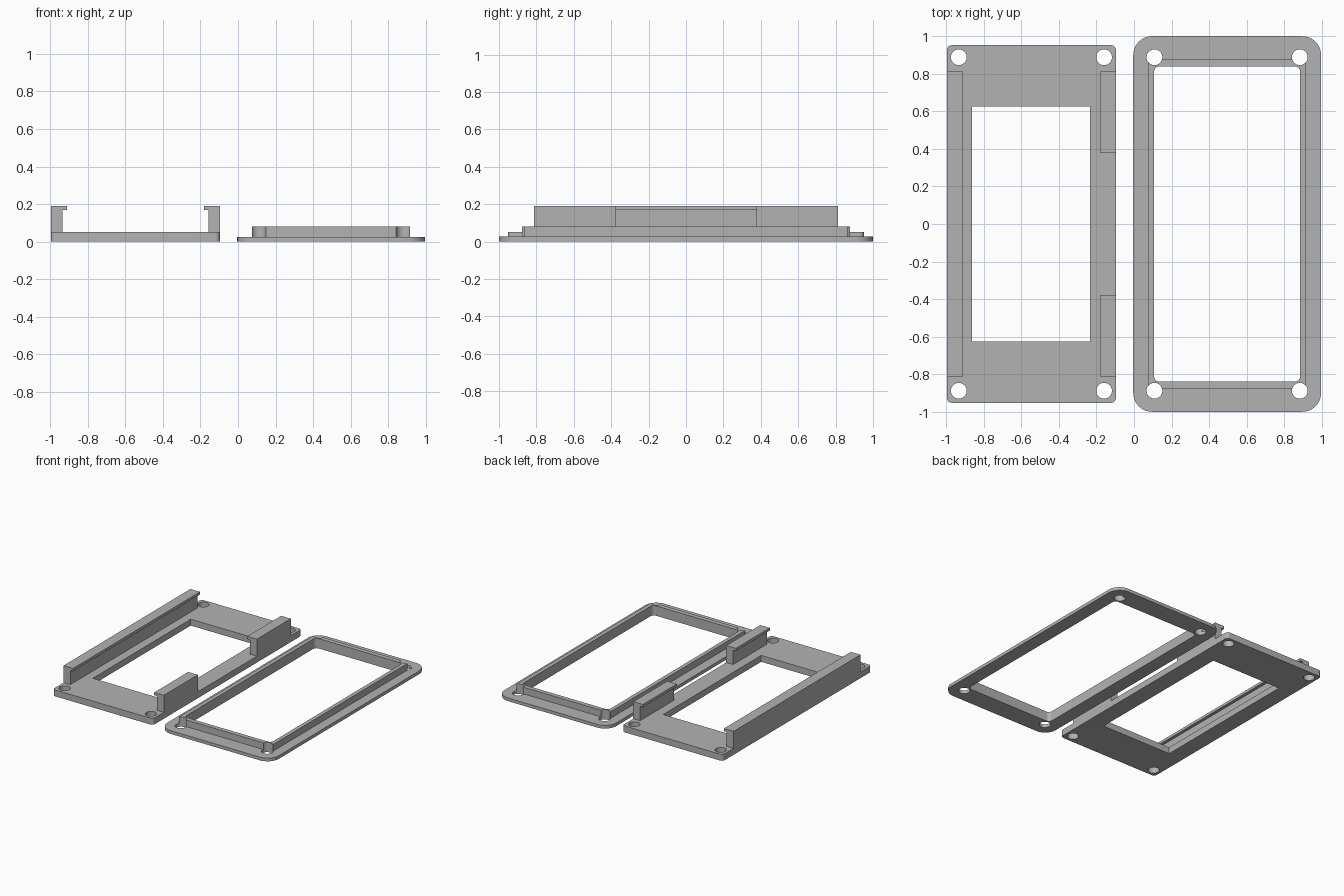
import bpy, bmesh, math
from mathutils import Vector

if "Cube" in bpy.data.objects:
    bpy.data.objects.remove(bpy.data.objects["Cube"])

grey = bpy.data.materials.new("grey plastic")
grey.diffuse_color = (0.45, 0.45, 0.45, 1)
grey.use_nodes = True
grey.node_tree.nodes["Principled BSDF"].inputs["Base Color"].default_value = grey.diffuse_color


def prism(name, pts, depth, offset):
    """Extrude a closed polygon of 3D points by depth."""
    bm = bmesh.new()
    face = bm.faces.new([bm.verts.new(p) for p in pts])
    ext = bmesh.ops.extrude_face_region(bm, geom=[face])
    moved = [g for g in ext["geom"] if isinstance(g, bmesh.types.BMVert)]
    bmesh.ops.translate(bm, verts=moved, vec=Vector(offset) * depth)
    bmesh.ops.recalc_face_normals(bm, faces=bm.faces)
    mesh = bpy.data.meshes.new(name)
    bm.to_mesh(mesh)
    bm.free()
    mesh.materials.append(grey)
    obj = bpy.data.objects.new(name, mesh)
    bpy.context.collection.objects.link(obj)
    return obj


def rounded_slab(name, cx, hx, hy, r, z0, z1, steps=10):
    """Slab with half sizes hx, hy and corner radius r (0 = square)."""
    pts = []
    n = steps if r else 0
    for k, (sx, sy) in enumerate([(1, 1), (-1, 1), (-1, -1), (1, -1)]):
        for i in range(n + 1):
            a = math.pi / 2 * (k + (i / n if n else 0))
            pts.append((cx + sx * (hx - r) + r * math.cos(a),
                        sy * (hy - r) + r * math.sin(a), z0))
    return prism(name, pts, z1 - z0, (0, 0, 1))


def cylinder(cx, cy, r=0.042, n=40):
    pts = [(cx + r * math.cos(2 * math.pi * i / n),
            cy + r * math.sin(2 * math.pi * i / n), -0.1) for i in range(n)]
    return prism("screw_hole_cutter", pts, 0.4, (0, 0, 1))


def cut(obj, cutters):
    """Subtract the cutters, bake the result and remove the cutters."""
    for c in cutters:
        m = obj.modifiers.new("cut", "BOOLEAN")
        m.operation, m.solver, m.object = "DIFFERENCE", "EXACT", c
    dg = bpy.context.evaluated_depsgraph_get()
    obj_mesh = bpy.data.meshes.new_from_object(obj.evaluated_get(dg))
    obj.modifiers.clear()
    obj.data = obj_mesh
    for c in cutters:
        bpy.data.objects.remove(c)


def screw_holes(cx):
    return [cylinder(cx + sx * 0.387, sy * 0.888) for sx in (-1, 1) for sy in (-1, 1)]


# Mounting plate with window and screw holes
PX, PW = -0.546, 0.45
plate = rounded_slab("mounting_plate", PX, PW, 0.952, 0.025, 0, 0.052)
window = rounded_slab("window_cutter", -0.549, 0.314, 0.627, 0, -0.1, 0.3)
cut(plate, [window] + screw_holes(PX))


# Hooked rails standing on the plate edges
def rail(name, side, y0, y1):
    profile = [(0, 0.052), (0, 0.19), (0.086, 0.19), (0.086, 0.168),
               (0.062, 0.168), (0.062, 0.052)]
    pts = [(PX + side * (PW - x), y0, z) for x, z in profile]
    return prism(name, pts, y1 - y0, (0, 1, 0))


rail("long_rail", -1, -0.813, 0.813)
rail("front_clip", 1, -0.813, -0.378)
rail("back_clip", 1, 0.378, 0.813)

# Bezel: thin flange and raised rim notched by the screw holes
FX = 0.496
flange = rounded_slab("bezel_flange", FX, 0.5, 1.0, 0.1, 0, 0.026)
rim = rounded_slab("bezel_rim", FX, 0.421, 0.877, 0, 0.026, 0.08)
for part in (flange, rim):
    opening = rounded_slab("opening_cutter", FX, 0.389, 0.84, 0.03, -0.1, 0.3)
    cut(part, [opening] + screw_holes(FX))

# Smooth round edges, keep corners sharp
for obj in bpy.context.collection.objects:
    bpy.ops.object.select_all(action="DESELECT")
    obj.select_set(True)
    bpy.context.view_layer.objects.active = obj
    bpy.ops.object.shade_smooth_by_angle(angle=math.radians(30))
